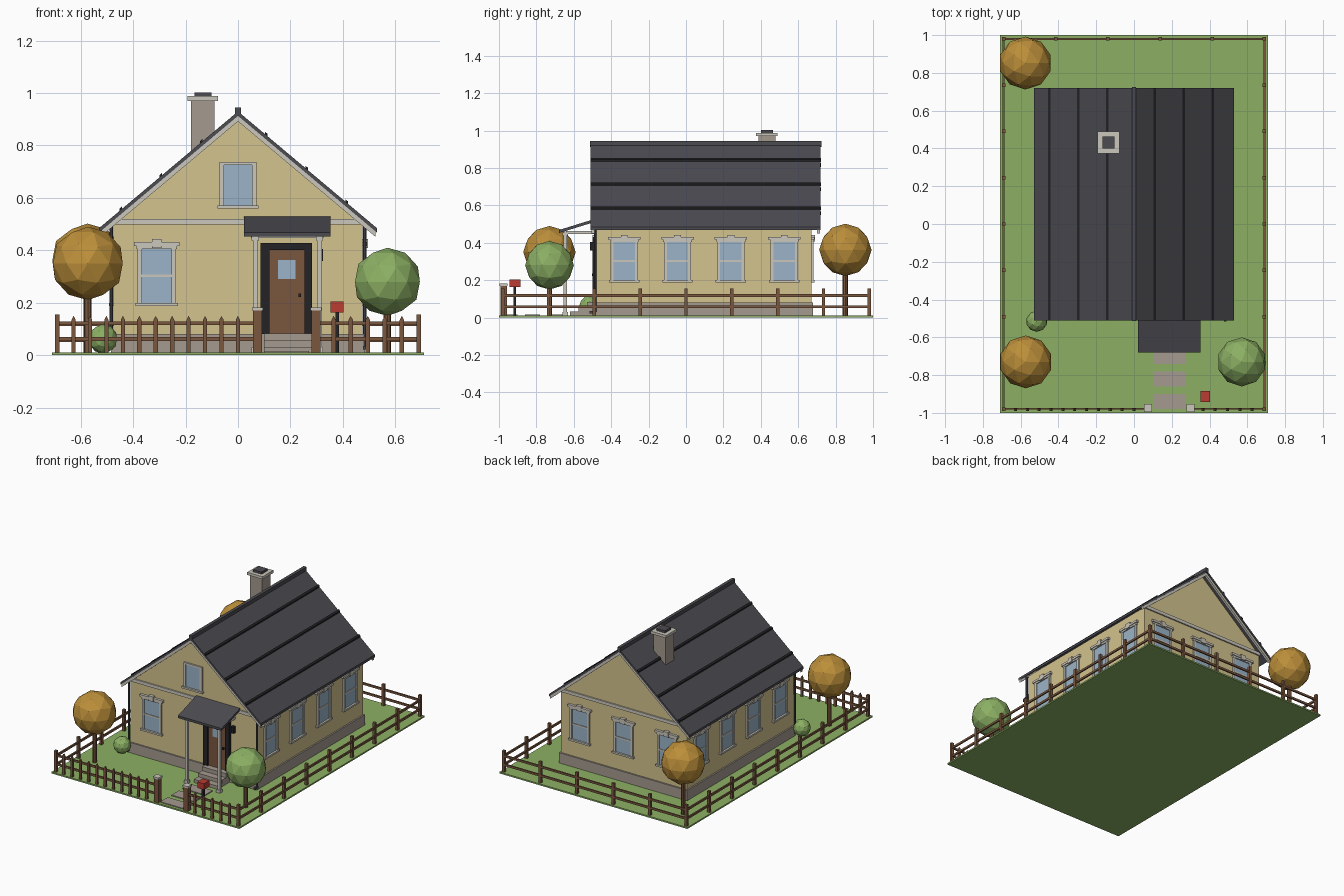
import bpy, bmesh, math
from mathutils import Matrix, Vector

if "Cube" in bpy.data.objects:
    bpy.data.objects.remove(bpy.data.objects["Cube"])


def material(name, rgb):
    m = bpy.data.materials.new(name)
    lin = [((c / 255 + 0.055) / 1.055) ** 2.4 for c in rgb]
    m.diffuse_color = (*lin, 1)
    m.use_nodes = True
    m.node_tree.nodes["Principled BSDF"].inputs["Base Color"].default_value = m.diffuse_color
    return m


WALL = material("cream_siding", (212, 195, 142))
TRIM = material("pale_trim", (203, 199, 188))
GLASS = material("window_blue", (155, 180, 200))
STONE = material("grey_stone", (165, 155, 144))
ROOF = material("dark_slate", (76, 75, 81))
BLACK = material("near_black", (36, 36, 39))
WOOD = material("brown_wood", (122, 87, 62))
GREEN = material("grass_green", (140, 176, 100))
GOLD = material("autumn_gold", (188, 143, 58))
RED = material("mailbox_red", (186, 60, 52))


def finish(name, bm, mat, matrix=None):
    bmesh.ops.recalc_face_normals(bm, faces=bm.faces)
    me = bpy.data.meshes.new(name)
    bm.to_mesh(me)
    bm.free()
    me.materials.append(mat)
    ob = bpy.data.objects.new(name, me)
    bpy.context.collection.objects.link(ob)
    if matrix is not None:
        ob.matrix_world = matrix
    return ob


def boxes(name, mat, spans, matrix=None):
    """Join boxes, each given as (x0, x1, y0, y1, z0, z1)."""
    bm = bmesh.new()
    for x0, x1, y0, y1, z0, z1 in spans:
        mid = Vector((x0 + x1, y0 + y1, z0 + z1)) / 2
        size = Matrix.Diagonal((x1 - x0, y1 - y0, z1 - z0, 1))
        bmesh.ops.create_cube(bm, size=1, matrix=Matrix.Translation(mid) @ size)
    return finish(name, bm, mat, matrix)


def prisms(name, mat, items):
    """Join xz profiles, each given as (points, y0, y1)."""
    bm = bmesh.new()
    for pts, y0, y1 in items:
        face = bm.faces.new([bm.verts.new((x, y0, z)) for x, z in pts])
        new = bmesh.ops.extrude_face_region(bm, geom=[face])["geom"]
        verts = [g for g in new if isinstance(g, bmesh.types.BMVert)]
        bmesh.ops.translate(bm, verts=verts, vec=(0, y1 - y0, 0))
    return finish(name, bm, mat)


def cylinder(name, mat, x, y, z0, z1, r, sides=8):
    bm = bmesh.new()
    bmesh.ops.create_cone(bm, cap_ends=True, segments=sides, radius1=r, radius2=r, depth=z1 - z0,
                          matrix=Matrix.Translation((x, y, (z0 + z1) / 2)))
    return finish(name, bm, mat)


def foliage(name, mat, x, y, z, r):
    bm = bmesh.new()
    bmesh.ops.create_icosphere(bm, subdivisions=2, radius=r, matrix=Matrix.Translation((x, y, z)))
    return finish(name, bm, mat)


def window(name, matrix, z0, z1, w=0.065, ornate=True):
    """Window in a local frame whose wall is the plane y = 0, facing -y."""
    boxes(name + "_glass", GLASS, [(-w, w, -0.005, 0.005, z0, z1)], matrix)
    parts = [(s * w - 0.008, s * w + 0.008, -0.011, 0.004, z0, z1) for s in (-1, 1)]
    parts.append((-w - 0.016, w + 0.016, -0.018, 0.004, z0 - 0.012, z0))
    if ornate:
        zm = (z0 + z1) / 2
        parts += [(-w, w, -0.009, 0.004, zm - 0.005, zm + 0.005),
                  (-w - 0.012, w + 0.012, -0.012, 0.004, z1, z1 + 0.012),
                  (-w - 0.022, w + 0.022, -0.017, 0.004, z1 + 0.012, z1 + 0.027),
                  (-0.018, 0.018, -0.02, 0.004, z1 + 0.003, z1 + 0.038)]
    else:
        parts.append((-w - 0.008, w + 0.008, -0.011, 0.004, z1, z1 + 0.012))
    boxes(name + "_frame", TRIM, parts, matrix)


# Lawn and stepping stones
boxes("lawn", GREEN, [(-0.71, 0.71, -1, 1, 0, 0.01)])
boxes("path_stones", STONE, [(0.1, 0.27, y - 0.04, y + 0.04, 0.008, 0.016) for y in (-0.94, -0.82, -0.70)])

# House body
FRONT, BACK, SIDE = -0.48, 0.67, 0.475
boxes("foundation", STONE, [(-0.485, 0.485, FRONT - 0.01, BACK + 0.01, 0.005, 0.08)])
prisms("house_walls", WALL, [([(-SIDE, 0.08), (SIDE, 0.08), (SIDE, 0.505), (0, 0.908), (-SIDE, 0.505)], FRONT, BACK)])
boxes("belt_boards", TRIM, [(-0.48, 0.48, FRONT - 0.009, FRONT + 0.003, 0.498, 0.52),
                            (-0.48, 0.48, BACK - 0.003, BACK + 0.009, 0.498, 0.52)])


# Roof slabs, seams and rake boards follow one slope line
def slope(x, drop=0.0):
    return 0.93 - 0.84 * abs(x) - drop


def slope_strip(x0, x1, up, down):
    return [(x0, slope(x0, -up)), (x1, slope(x1, -up)), (x1, slope(x1, down)), (x0, slope(x0, down))]


prisms("roof", ROOF, [(slope_strip(0, s * 0.53, 0, 0.017), -0.51, 0.72) for s in (-1, 1)])
seams = (-0.447, -0.294, -0.14, 0.108, 0.262, 0.415)
prisms("roof_seams", BLACK, [(slope_strip(x - 0.005, x + 0.005, 0.009, 0.002), -0.511, 0.721) for x in seams])
boxes("ridge_cap", ROOF, [(-0.011, 0.011, -0.514, 0.724, 0.912, 0.945)])
prisms("rake_boards", TRIM, [(slope_strip(0, s * 0.525, -0.011, 0.038), y, y + 0.016)
                             for s in (-1, 1) for y in (-0.506, 0.70)])

# Chimney
boxes("chimney", STONE, [(-0.18, -0.09, 0.388, 0.478, 0.7, 0.972)])
boxes("chimney_cap", TRIM, [(-0.192, -0.076, 0.374, 0.49, 0.97, 0.988)])
boxes("chimney_flue", ROOF, [(-0.166, -0.102, 0.4, 0.464, 0.985, 1.003)])

# Windows on all four walls
def wall_frame(x, y, degrees):
    return Matrix.Translation((x, y, 0)) @ Matrix.Rotation(math.radians(degrees), 4, 'Z')


window("front_window", wall_frame(-0.31, FRONT, 0), 0.20, 0.405)
window("gable_window", wall_frame(0, FRONT, 0), 0.572, 0.725, 0.062, False)
for y in (-0.33, -0.045, 0.24, 0.525):
    window("right_window", wall_frame(SIDE, y, 90), 0.20, 0.405)
    window("left_window", wall_frame(-SIDE, y, -90), 0.20, 0.405)
for x in (-0.33, 0, 0.33):
    window("back_window", wall_frame(x, BACK, 180), 0.20, 0.405)

# Downspouts on the front corners
for s in (-1, 1):
    cylinder("downspout", ROOF, s * 0.484, FRONT - 0.005, 0.03, 0.5, 0.007)
    boxes("downspout_foot", ROOF, [(s * 0.484 - 0.007, s * 0.484 + 0.007, -0.515, -0.48, 0.022, 0.036)])

# Door
boxes("door_surround", BLACK, [(0.086, 0.121, -0.5, -0.478, 0.08, 0.428), (0.253, 0.282, -0.5, -0.478, 0.08, 0.428),
                               (0.121, 0.253, -0.5, -0.478, 0.402, 0.428)])
boxes("door", WOOD, [(0.12, 0.254, -0.49, -0.478, 0.08, 0.403)])
boxes("door_window", GLASS, [(0.152, 0.22, -0.494, -0.488, 0.29, 0.363)])
boxes("door_knob", BLACK, [(0.231, 0.241, -0.502, -0.488, 0.222, 0.236)])
boxes("lantern", BLACK, [(0.304, 0.324, -0.512, -0.49, 0.36, 0.405), (0.309, 0.319, -0.495, -0.478, 0.385, 0.395)])

# Steps
boxes("steps", STONE, [(0.1, 0.28, y, -0.48, 0.008, z) for y, z in ((-0.53, 0.083), (-0.575, 0.056), (-0.62, 0.032))])

# Porch: sloped roof slab, posts and beams
bm = bmesh.new()
section = [(-0.48, 0.53), (-0.68, 0.468), (-0.68, 0.452), (-0.48, 0.514)]
rings = [[bm.verts.new((x, y, z)) for y, z in section] for x in (0.022, 0.352)]
for ring in rings:
    bm.faces.new(ring)
for i in range(4):
    j = (i + 1) % 4
    bm.faces.new((rings[0][i], rings[0][j], rings[1][j], rings[1][i]))
finish("porch_roof", bm, ROOF)
for x in (0.066, 0.311):
    boxes("porch_post", TRIM, [(x - 0.009, x + 0.009, -0.654, -0.636, 0.008, 0.455),
                               (x - 0.014, x + 0.014, -0.659, -0.631, 0.008, 0.03),
                               (x - 0.014, x + 0.014, -0.659, -0.631, 0.438, 0.455),
                               (x - 0.007, x + 0.007, -0.65, -0.478, 0.448, 0.463)])
boxes("porch_beam", TRIM, [(0.05, 0.327, -0.652, -0.638, 0.448, 0.464)])

# Side and back fence: posts and two rails
FX, FY = 0.69, 0.98
posts = [(s * FX, -FY + i * 0.245) for s in (-1, 1) for i in range(9)]
posts += [(x, FY) for x in (-0.414, -0.138, 0.138, 0.414)]
boxes("fence_posts", WOOD, [(x - 0.009, x + 0.009, y - 0.009, y + 0.009, 0.005, 0.155) for x, y in posts])
rails = []
for z in (0.058, 0.118):
    rails += [(s * FX - 0.005, s * FX + 0.005, -FY, FY, z - 0.007, z + 0.007) for s in (-1, 1)]
    rails.append((-FX, FX, FY - 0.005, FY + 0.005, z - 0.007, z + 0.007))
    rails += [(x0, x1, -FY - 0.003, -FY + 0.005, z - 0.003, z + 0.011) for x0, x1 in ((-FX, 0.075), (0.3, FX))]
boxes("fence_rails", WOOD, rails)

# Front fence: pointed pickets
pickets = [-0.69 + 0.0627 * i for i in range(1, 12)] + [0.3 + 0.065 * i for i in range(1, 6)]
prisms("fence_pickets", WOOD, [([(x - 0.008, 0.005), (x + 0.008, 0.005), (x + 0.008, 0.135), (x, 0.15), (x - 0.008, 0.135)],
                                -FY - 0.01, -FY + 0.002) for x in pickets])

# Gate posts
for x in (0.075, 0.298):
    boxes("gate_post", WOOD, [(x - 0.017, x + 0.017, -0.992, -0.958, 0.005, 0.172)])
    boxes("gate_post_cap", TRIM, [(x - 0.021, x + 0.021, -0.996, -0.954, 0.17, 0.182)])

# Mailbox
boxes("mailbox_post", BLACK, [(0.371, 0.385, -0.922, -0.908, 0.005, 0.165)])
boxes("mailbox", RED, [(0.353, 0.403, -0.943, -0.885, 0.163, 0.205)])

# Trees and bush
for name, mat, x, y, z, r in (("front_autumn_tree", GOLD, -0.573, -0.73, 0.35, 0.14),
                              ("back_autumn_tree", GOLD, -0.575, 0.852, 0.362, 0.14),
                              ("green_tree", GREEN, 0.57, -0.73, 0.28, 0.13)):
    foliage(name + "_crown", mat, x, y, z, r)
    cylinder(name + "_trunk", WOOD, x, y, 0.005, z - r * 0.7, 0.014)
foliage("bush", GREEN, -0.515, -0.515, 0.062, 0.056)
